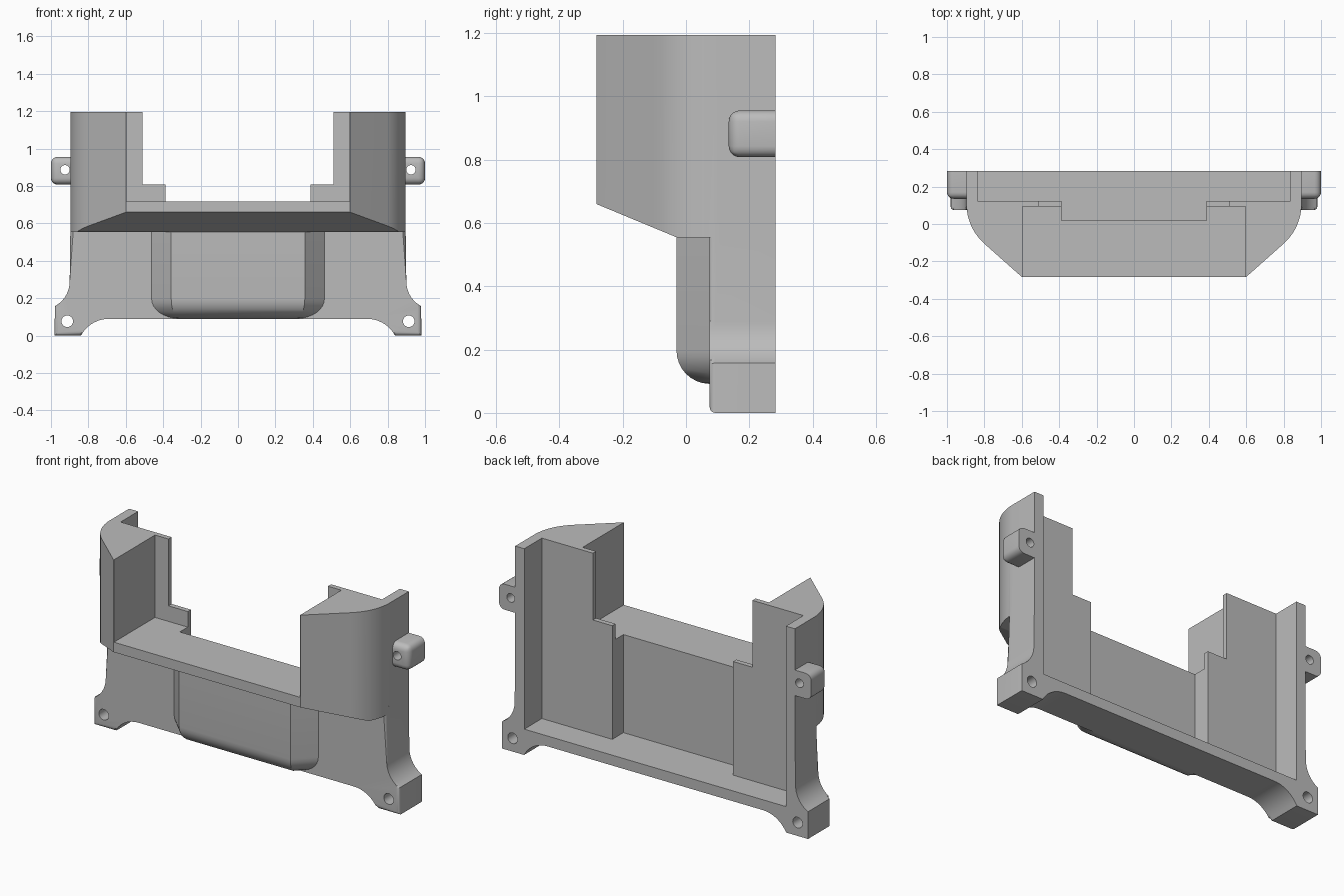
import bpy, bmesh, math
from mathutils import Vector

if "Cube" in bpy.data.objects:
    bpy.data.objects.remove(bpy.data.objects["Cube"])

BACK, TOP = 0.283, 1.195
grey = bpy.data.materials.new("plain grey")
grey.diffuse_color = (0.5, 0.5, 0.5, 1)
grey.use_nodes = True
grey.node_tree.nodes["Principled BSDF"].inputs["Base Color"].default_value = grey.diffuse_color


def finish(bm, name):
    bmesh.ops.recalc_face_normals(bm, faces=bm.faces[:])
    me = bpy.data.meshes.new(name)
    bm.to_mesh(me)
    bm.free()
    ob = bpy.data.objects.new(name, me)
    bpy.context.collection.objects.link(ob)
    me.materials.append(grey)
    return ob


def loft(rings):
    """Skin closed rings of equal length and cap both ends."""
    bm = bmesh.new()
    vs = [[bm.verts.new(p) for p in ring] for ring in rings]
    n = len(vs[0])
    for a, b in zip(vs, vs[1:]):
        for i in range(n):
            j = (i + 1) % n
            bm.faces.new((a[i], a[j], b[j], b[i]))
    bm.faces.new(vs[0])
    bm.faces.new(vs[-1])
    return bm


def box(x0, x1, y0, y1, z0, z1):
    ring = [(x0, y0), (x1, y0), (x1, y1), (x0, y1)]
    return loft([[(x, y, z) for x, y in ring] for z in (z0, z1)])


def arc(cx, cy, r, a0, a1, n):
    steps = [math.radians(a0 + (a1 - a0) * i / n) for i in range(n + 1)]
    return [(cx + r * math.cos(a), cy + r * math.sin(a)) for a in steps]


def mirrored(pts):
    return pts + [(-x, y) for x, y in reversed(pts)]


def round_edges(bm, test, r):
    es = [e for e in bm.edges if test(*[v.co for v in e.verts])]
    bmesh.ops.bevel(bm, geom=es, offset=r, segments=5, profile=0.5,
                    affect='EDGES', clamp_overlap=True)


def boolean(ob, other, op):
    m = ob.modifiers.new(op.lower(), 'BOOLEAN')
    m.operation, m.solver, m.object = op, 'EXACT', other
    bpy.context.view_layer.objects.active = ob
    bpy.ops.object.modifier_apply(modifier=m.name)
    bpy.data.objects.remove(other)


def hole(ob, x, z, r):
    ring = arc(x, z, r, 0, 345, 23)
    boolean(ob, finish(loft([[(a, y, b) for a, b in ring] for y in (-0.1, 0.4)]), "drill"),
            'DIFFERENCE')


def smooth(ob):
    bpy.ops.object.select_all(action='DESELECT')
    ob.select_set(True)
    bpy.context.view_layer.objects.active = ob
    bpy.ops.object.shade_smooth_by_angle(angle=math.radians(30))


# Lower body: front outline with flared feet, front rim rounded
FRONT = 0.075
outline = arc(0.69, -0.08, 0.17, 90, 28.1, 9)            # arch beside the foot
outline += [(0.98, 0.0)]
outline += arc(1.05, 0.29, 0.15, 242, 180, 9)            # flare above the foot
outline += [(0.896, 0.6)]
bm = loft([[(x, y, z) for x, z in mirrored(outline)] for y in (FRONT, BACK)])
round_edges(bm, lambda a, b: abs(a.y - FRONT) < 1e-4 and abs(b.y - FRONT) < 1e-4
            and min(a.z, b.z) < 0.59, 0.025)
body = finish(bm, "housing")

# Upper hood: plan with curved corners, underside cut on a slope
plan = [(0.6, -BACK)] + arc(0.606, 0.11, 0.29, -49, 0, 12) + [(0.896, BACK)]
bm = loft([[(x, y, z) for x, y in mirrored(plan)] for z in (0.555, TOP)])
cut = bmesh.ops.bisect_plane(bm, geom=bm.verts[:] + bm.edges[:] + bm.faces[:],
                             plane_co=Vector((0, -0.03, 0.555)),
                             plane_no=Vector((0, -0.105, -0.253)), clear_outer=True)
bmesh.ops.holes_fill(bm, edges=[e for e in bm.edges if e.is_boundary])
boolean(body, finish(bm, "hood"), 'UNION')

# Front bulge: chamfered sides, rounded bottom
rings = []
r, z_mid = 0.105, 0.197
for d, z in [(0, 0.6)] + [(r * (1 - math.cos(a)), z_mid - r * math.sin(a))
                          for a in [math.radians(11 * i) for i in range(9)]]:
    half = [(0.357 - 0.414 * d, -0.03 + d), (0.462 - 1.414 * d, 0.075),
            (0.462 - 1.414 * d, 0.11)]
    rings.append([(x, y, z) for x, y in mirrored(half)])
boolean(body, finish(loft(rings), "bulge"), 'UNION')

# Openings: shelf, stepped window, rear cavity, deep pocket
for dims in [(-0.597, 0.597, -0.5, 0.093, 0.718, 1.5),
             (-0.511, 0.511, -0.05, 0.2, 0.808, 1.5),
             (-0.838, 0.838, 0.122, 0.5, 0.15, 1.5),
             (-0.387, 0.387, 0.02, 0.3, 0.15, 1.5)]:
    boolean(body, finish(box(*dims), "opening"), 'DIFFERENCE')
for s in (-1, 1):
    hole(body, s * 0.913, 0.077, 0.031)
smooth(body)

# Side mounting tabs with rounded outer edges
for s, side in ((-1, "left"), (1, "right")):
    x_in, x_out = s * 0.87, s * 1.0
    bm = box(min(x_in, x_out), max(x_in, x_out), 0.135, BACK, 0.808, 0.956)
    round_edges(bm, lambda a, b: not (abs(a.x - x_in) < 1e-4 and abs(b.x - x_in) < 1e-4)
                and not (abs(a.y - BACK) < 1e-4 and abs(b.y - BACK) < 1e-4), 0.035)
    tab = finish(bm, side + "_mounting_tab")
    hole(tab, s * 0.925, 0.887, 0.025)
    smooth(tab)
